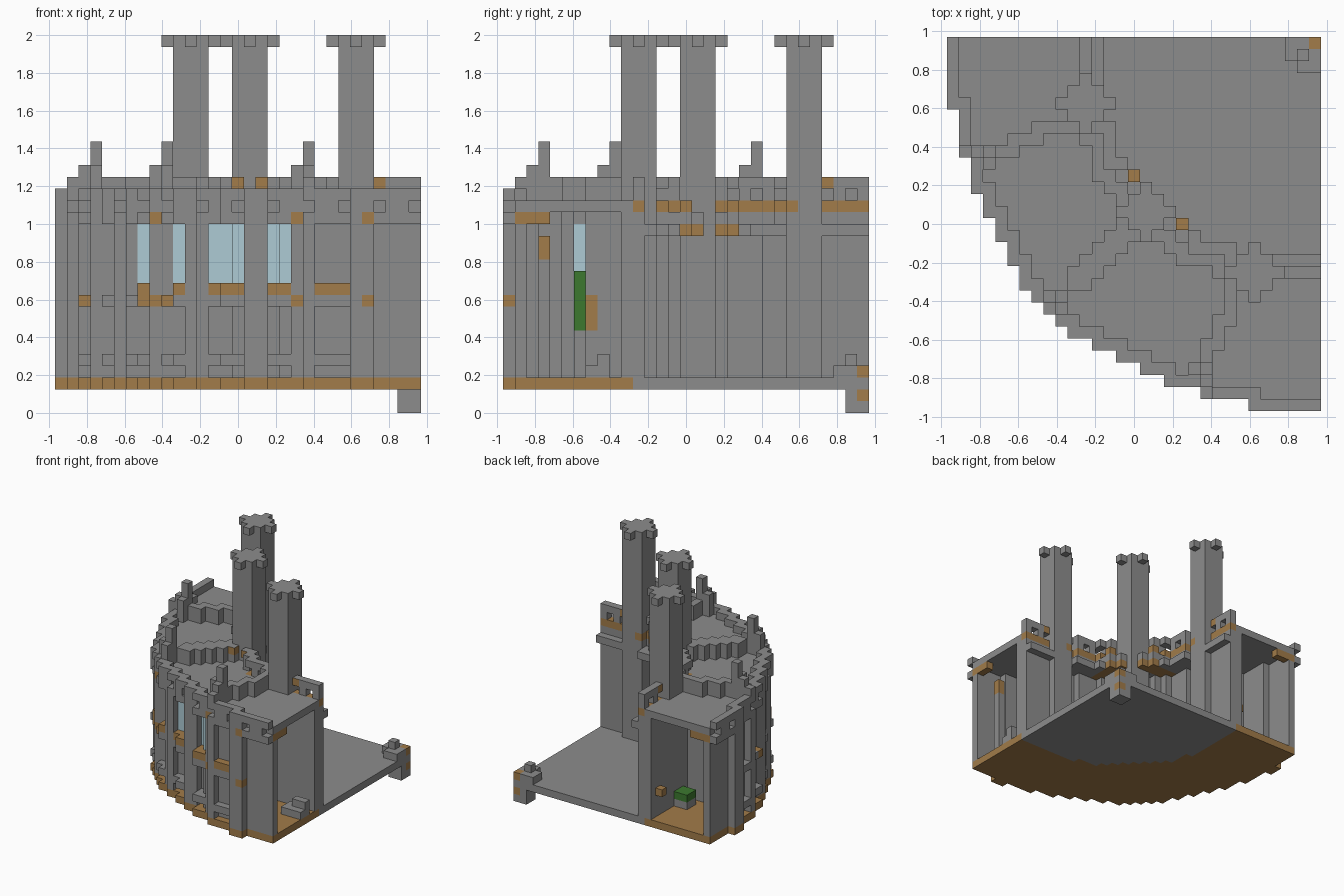
import bpy, bmesh

U, N = 0.0625, 31          # block size, blocks per side
HALF = N * U / 2

if "Cube" in bpy.data.objects:
    bpy.data.objects.remove(bpy.data.objects["Cube"], do_unlink=True)


def material(name, rgb):
    m = bpy.data.materials.new(name)
    m.use_nodes = True
    m.diffuse_color = (*rgb, 1)
    m.node_tree.nodes["Principled BSDF"].inputs["Base Color"].default_value = (*rgb, 1)
    return m


MATS = [material("stone grey", (0.265, 0.265, 0.265)), material("timber brown", (0.36, 0.20, 0.067)),
        material("window blue", (0.42, 0.60, 0.66)), material("leaf green", (0.045, 0.19, 0.028))]
GREY, BROWN, BLUE, GREEN, BROWN_SIDES = range(5)
parts, taken = {}, set()


def put(part, cells, mat=GREY):
    """Claim blocks for a part; mat is an index or a rule taking a block."""
    store = parts.setdefault(part, {})
    for c in cells:
        if c not in taken:
            taken.add(c)
            store[c] = mat(c) if callable(mat) else mat


def box(xs, ys, zs):
    return [(x, y, z) for x in range(*xs) for y in range(*ys) for z in range(*zs)]


def stack(plan, z0, z1):
    return [(x, y, z) for x, y in plan for z in range(z0, z1)]


def mirrored(cells):
    return [c for x, y, z in cells for c in ((x, y, z), (y, x, z))]


# Quarter ring plan: outer and courtyard edges as steps
outer_edge = [25, 21, 18, 16, 14, 12, 10, 9, 8, 7, 6, 6, 5, 5, 4, 4, 3, 3] + [2] * 3 + [1] * 4 + [0] * 6
inner_edge = [30] * 13 + [23, 20, 19, 18, 17, 16, 15, 14] + [13] * 3 + [12] * 7
grid = [(x, y) for x in range(N) for y in range(N)]
whole = {(x, y) for x, y in grid if y >= outer_edge[x]}
court = {(x, y) for x, y in grid if y > inner_edge[x]}


def shrink(plan):
    """Remove the outermost blocks; the two open ends stay."""
    return {(x, y) for x, y in plan
            if all((min(x + a, N - 1), min(y + b, N - 1)) in plan
                   for a in (-1, 0, 1) for b in (-1, 0, 1))}


def grow(plan):
    return {(x, y) for x, y in grid
            if any((x + a, y + b) in plan for a in (-1, 0, 1) for b in (-1, 0, 1))}


inside = shrink(whole)
ring0, ring1 = whole - inside, inside - shrink(inside)
court1 = grow(court)
court2 = grow(court1)
lip, rail = court1 - court, court2 - court1
inner = grow(court2) - court2
ends = {p for p in ring0 if max(p) >= 27}


def along(x, y):
    return max(x, y)


# Towers with notched caps and a worn block on each outer shaft
put("tower_patches", mirrored([(12, 24, 17)]), BROWN)
for name, cx, cy in (("left_tower", 11, 25), ("middle_tower", 16, 16), ("right_tower", 25, 11)):
    put(name, box((cx - 1, cx + 2), (cy - 1, cy + 2), (3, 32)))
    put(name, [(cx + a, cy + b, 31) for a, b in ((2, 0), (-2, 0), (0, 2), (0, -2))])

# Piers with stepped pinnacles on the outer wall
for x, y in ((3, 21), (9, 9), (21, 3)):
    put("pinnacles", box((x, x + 1), (y, y + 1), (3, 23)))
    put("pinnacles", box((x - 1, x), (y, y + 1), (3, 21)) + box((x, x + 1), (y - 1, y), (3, 21)))
put("pinnacles", mirrored([(1, 21, 19)]))

# Floors
put("building_floor", stack(whole - court2 - ends, 2, 3), BROWN)
put("courtyard_floor", stack(court2 & whole, 2, 3))

# Corner post and foot
put("corner_post", box((29, 31), (29, 31), (0, 2)),
    lambda c: BROWN if c == (30, 30, 1) else GREY)
put("corner_post", box((28, 31), (29, 31), (3, 4)) + box((29, 31), (28, 29), (3, 4)) + [(29, 29, 4)],
    lambda c: BROWN if c == (30, 30, 3) else GREY)

# Outer wall: windows, sills, pilasters, mouldings
glazed = (10, 13, 14, 15, 18, 19)
recessed = (9,) + glazed + (22, 23, 24)
windows = [p for p in ring1 if along(*p) in glazed or p == (7, 11)]
wall_plan = ring1 - {(16, 5), (5, 16)}
bays = [p for p in ring0 if along(*p) in recessed]
sills = [p for p in bays if (p[0] > p[1] and p[0] > 9) or p == (7, 9)]
low_patches = ((2, 18), (7, 9), (9, 7), (8, 8), (20, 2), (26, 0))
high_patches = ((8, 8), (20, 2), (26, 0))


def weathered(c):
    spots = {9: low_patches, 16: high_patches}.get(c[2], ())
    return BROWN if c[:2] in spots else GREY


put("windows", stack(windows, 11, 16), BLUE)
put("outer_wall", stack(wall_plan, 3, 16))
put("window_sills", stack(sills, 10, 11), BROWN)
put("mouldings", stack(bays, 4, 5) + stack(bays, 9, 10), weathered)
put("pilasters", stack(ring0 - set(bays) - ends, 3, 16), weathered)

# Inner wall, thicker near both ends
put("inner_wall", stack(inner & whole, 3, 17))
put("inner_wall", stack([p for p in rail if along(*p) >= 27], 3, 15))

# Cross walls with a wide doorway
put("wall_panel", box((22, 23), (7, 8), (7, 10)), BROWN)
put("cross_walls", mirrored([c for c in box((22, 23), (3, 10), (3, 17)) if c[1] not in (5, 6)]))

# Courtyard parapet: ledge, rail, short posts and coping
worn = (13, 14, 15, 18, 19, 20, 21, 22, 23, 24, 27, 28, 29, 30)
put("ledge", stack(rail | lip, 15, 16),
    lambda c: BROWN if along(c[0], c[1]) in (15, 16, 18, 19) or min(c[0], c[1]) in (15, 16) else GREY)
put("ledge", stack([p for p in lip if 14 < along(*p) < 20], 16, 17))
put("ledge_patches", mirrored([(15, 19, 17)]), BROWN)
put("inner_parapet", stack(rail, 16, 18),
    lambda c: BROWN if c[2] == 17 and along(c[0], c[1]) in worn else GREY)
put("inner_parapet", stack([p for p in rail if along(*p) % 2 == 0], 18, 19))
put("coping_patches", [(15, 14, 19), (17, 14, 19)] + mirrored([(27, 11, 19)]), BROWN_SIDES)
put("inner_coping", stack(rail, 19, 20))

# Roof deck and the worn beams at its ends
put("end_beams", mirrored(box((30, 31), (1, 4), (16, 17))), BROWN)
put("roof", stack(ring1, 16, 17) + stack(inside - court2, 17, 18))

# Outer parapet with square niches
put("outer_parapet", stack(ring0, 16, 17), weathered)
put("outer_parapet", stack([p for p in ring0 if along(*p) % 3], 17, 18))
put("outer_parapet", stack(ring0, 18, 19))

# Low walls across the roof between towers and pinnacles
spoke = box((4, 6), (21, 22), (18, 20)) + box((5, 8), (22, 23), (18, 20)) + box((7, 11), (23, 24), (18, 20))
put("roof_walls", mirrored(spoke))
put("roof_walls", mirrored([(k + a, k, z) for k in range(10, 15) for a in (0, 1) for z in (18, 19)]))

# Furnishings in the open ends
put("stone_table", box((8, 10), (24, 26), (3, 4)))
put("green_cushion", box((8, 10), (24, 26), (4, 5)), GREEN)
put("wooden_bracket", [(9, 29, 6)], BROWN)
put("stone_bench", box((28, 31), (7, 9), (3, 4)) + box((29, 31), (8, 9), (4, 5)))
put("tall_plant", box((20, 21), (6, 7), (7, 12)), GREEN)
put("plant_stand", box((20, 21), (6, 8), (3, 7)))
put("wall_timber", box((28, 29), (3, 4), (13, 15)), BROWN)
put("wall_post", box((28, 29), (3, 4), (3, 13)))


def side(axis, sign):
    """Offset and the four corners of one side of a block."""
    off = [0, 0, 0]
    off[axis] = sign
    corners = []
    for a, b in ((0, 0), (1, 0), (1, 1), (0, 1)):
        v = [0, 0, 0]
        v[axis], v[(axis + 1) % 3], v[(axis + 2) % 3] = max(sign, 0), a, b
        corners.append(v)
    return off, corners if sign > 0 else corners[::-1]


SIDES = [side(a, s) for a in range(3) for s in (1, -1)]

# Turn each part into one clean mesh of its exposed faces
for name, cells in parts.items():
    bm = bmesh.new()
    verts = {}
    for c, mat in cells.items():
        for off, corners in SIDES:
            if tuple(p + o for p, o in zip(c, off)) in taken:
                continue
            loop = []
            for v in corners:
                k = tuple(p + o for p, o in zip(c, v))
                if k not in verts:
                    verts[k] = bm.verts.new((k[0] * U - HALF, k[1] * U - HALF, k[2] * U))
                loop.append(verts[k])
            face = bm.faces.new(loop)
            if mat == BROWN_SIDES:
                face.material_index = GREY if off[2] else BROWN
            else:
                face.material_index = mat
    bmesh.ops.dissolve_limit(bm, angle_limit=0.01, verts=bm.verts, edges=bm.edges, delimit={"MATERIAL"})
    mesh = bpy.data.meshes.new(name)
    for m in MATS:
        mesh.materials.append(m)
    bm.to_mesh(mesh)
    bm.free()
    bpy.context.collection.objects.link(bpy.data.objects.new(name, mesh))
